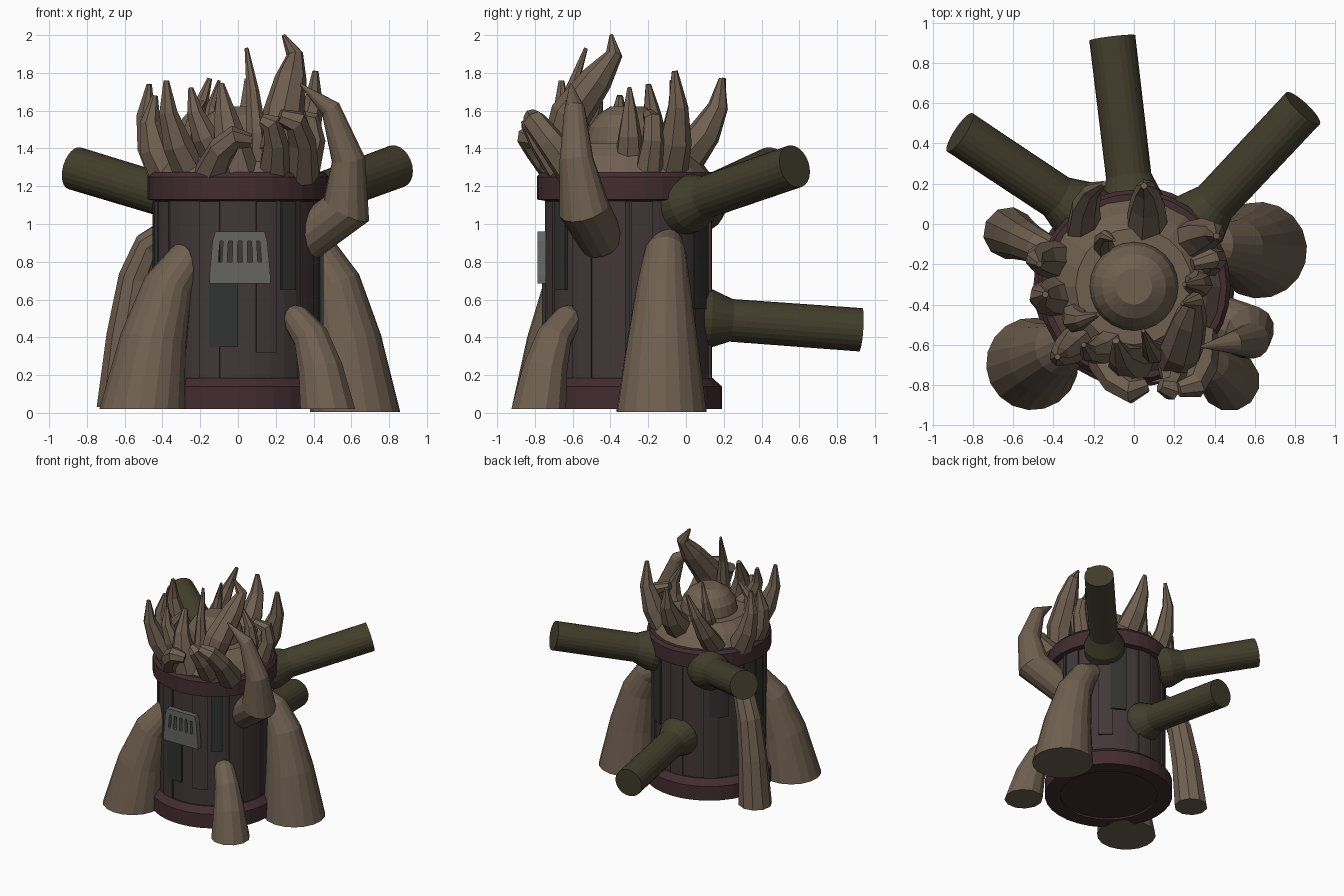
import bpy, bmesh, math
from mathutils import Vector

if "Cube" in bpy.data.objects:
    bpy.data.objects.remove(bpy.data.objects["Cube"])

AXIS = Vector((0, -0.31, 0))   # axis of the barrel


def material(name, *rgb):
    m = bpy.data.materials.new(name)
    m.diffuse_color = (*rgb, 1)
    m.use_nodes = True
    m.node_tree.nodes["Principled BSDF"].inputs["Base Color"].default_value = m.diffuse_color
    return m


WOOD = material("bark", 0.16, 0.115, 0.08)
OLIVE = material("olive_pipe", 0.055, 0.048, 0.025)
STAVE = material("stave", 0.055, 0.038, 0.04)
RIM = material("rim", 0.055, 0.025, 0.03)
DARK = material("dark_plate", 0.03, 0.033, 0.031)
METAL = material("metal", 0.13, 0.13, 0.125)


def finish(name, bm, mat):
    bmesh.ops.recalc_face_normals(bm, faces=bm.faces)
    me = bpy.data.meshes.new(name)
    bm.to_mesh(me)
    bm.free()
    me.materials.append(mat)
    bpy.context.collection.objects.link(bpy.data.objects.new(name, me))


def skin(bm, rings):
    rings = [[bm.verts.new(p) for p in ring] for ring in rings]
    n = len(rings[0])
    for a, b in zip(rings, rings[1:]):
        for i in range(n):
            j = (i + 1) % n
            bm.faces.new((a[i], a[j], b[j], b[i]))
    bm.faces.new(rings[0][::-1])
    bm.faces.new(rings[-1])


def polar(angle, r, z):
    return AXIS + Vector((r * math.cos(angle), r * math.sin(angle), z))


def tube(name, pts, radii, sides, mat, grounded=False):
    """Tapered capped tube along a list of points."""
    pts = [Vector(p) for p in pts]
    rings, frame, prev = [], None, None
    for i, p in enumerate(pts):
        fwd = (pts[min(i + 1, len(pts) - 1)] - p).normalized()
        back = (p - pts[max(i - 1, 0)]).normalized()
        t = (fwd + back).normalized()
        if grounded and i == 0:
            t = Vector((0, 0, 1))
        if frame is None:
            u = t.orthogonal().normalized()
            frame = [u, t.cross(u)]
        else:
            q = prev.rotation_difference(t)
            frame = [q @ v for v in frame]
        prev = t
        angles = [math.tau * k / sides for k in range(sides)]
        rings.append([p + radii[i] * (frame[0] * math.cos(a) + frame[1] * math.sin(a)) for a in angles])
    bm = bmesh.new()
    skin(bm, rings)
    finish(name, bm, mat)


def lathe(name, profile, mat, sides=32):
    """Solid of revolution about the barrel axis from (radius, z) points."""
    bm = bmesh.new()
    skin(bm, [[polar(math.tau * k / sides, r, z) for k in range(sides)] for r, z in profile])
    finish(name, bm, mat)


def curved_panel(name, mid, width, z0, z1, r, mat):
    """Thin plate bent around the barrel; angles in degrees."""
    bm = bmesh.new()
    skin(bm, [[polar(math.radians(mid + width * (k / 3 - 0.5)), q, z)
               for q, z in ((0.42, z0), (r, z0), (r, z1), (0.42, z1))] for k in range(4)])
    finish(name, bm, mat)


def prism(bm, xb, wb, zb, xt, wt, zt):
    """Plate with a tapered front outline, given by centre and half width."""
    outline = ((xb - wb, zb), (xb + wb, zb), (xt + wt, zt), (xt - wt, zt))
    skin(bm, [[(x, y, z) for x, z in outline] for y in (-0.785, -0.74)])


# Barrel, hoops and root crown
lathe("barrel", [(0.436, 0.05), (0.436, 1.2)], STAVE)
lathe("bottom_hoop", [(0.38, 0.035), (0.38, 0.02), (0.5, 0.02), (0.5, 0.14), (0.45, 0.185)], RIM)
lathe("top_hoop", [(0.42, 1.12), (0.48, 1.13), (0.48, 1.25), (0.46, 1.275)], RIM)
lathe("crown_mound", [(0.45, 1.25), (0.37, 1.36), (0.29, 1.43)], WOOD, 20)
lathe("crown_dome", [(0.22, 1.4)] + [(0.22 * math.cos(a), 1.44 + 0.2 * math.sin(a))
                                     for a in (0, 0.38, 0.76, 1.15)], WOOD, 24)

# Staves with gaps, and dark plates around the barrel
for i in range(9):
    curved_panel(f"stave_{i}", 290 + 40 * i - 3 * (i % 2), 15, 0.18 + 0.14 * (i % 3 == 0), 1.12, 0.447, STAVE)
for i, (mid, width, z0, z1) in enumerate([(260, 20, 0.35, 0.72), (307, 12, 0.65, 1.12), (0, 3, 0.2, 1.12),
                                          (60, 16, 0.55, 1.12), (135, 20, 0.7, 1.12), (185, 14, 0.6, 1.12)]):
    curved_panel(f"dark_plate_{i}", mid, width, z0, z1, 0.452, DARK)

# Front grille: lower plate, upper strip and bars between the slots
bm = bmesh.new()
prism(bm, 0.01, 0.161, 0.685, 0.01, 0.161, 0.73)
prism(bm, 0.01, 0.161, 0.73, 0.01, 0.155, 0.8)
prism(bm, 0.01, 0.145, 0.91, 0.01, 0.13, 0.96)
for k in range(-5, 6, 2):
    w = 0.02 if abs(k) == 5 else 0.014
    prism(bm, 0.01 + 0.027 * k, w, 0.8, 0.01 + 0.025 * k, w, 0.91)
finish("front_grille", bm, METAL)

# Pipes with flared collars
for name, a, b in [("left_pipe", (-0.27, 0.06, 1.115), (-0.865, 0.455, 1.295)),
                   ("right_pipe", (0.31, 0.01, 1.11), (0.84, 0.575, 1.305)),
                   ("back_pipe", (-0.01, 0.1, 0.5), (-0.108, 0.925, 0.44))]:
    a, b = Vector(a), Vector(b)
    d = (b - a).normalized()
    tube(name, [a - 0.08 * d, a + 0.02 * d, a + 0.14 * d, b], (0.16, 0.16, 0.113, 0.115), 24, OLIVE)

# Root legs: rise steeply from a broad foot, then bend over into the barrel
for name, foot, top, r0, r1, sides in [
        ("front_left_root", (-0.505, -0.695, 0.02), (-0.15, -0.5, 0.87), 0.23, 0.08, 18),
        ("right_root", (0.62, -0.13, 0.005), (0.33, -0.1, 0.9), 0.24, 0.085, 18),
        ("left_root", (-0.62, -0.045, 0.03), (-0.4, -0.15, 0.93), 0.13, 0.08, 10),
        ("front_right_root", (0.475, -0.78, 0.02), (0.24, -0.56, 0.52), 0.15, 0.065, 12)]:
    foot, span = Vector(foot), Vector(top) - Vector(foot)
    pts, radii = [], []
    for out, up, taper in ((0, 0, 0), (0.16, 0.42, 0.34), (0.38, 0.76, 0.64), (0.7, 0.95, 0.85), (1, 1, 1)):
        pts.append(foot + Vector((span.x * out, span.y * out, span.z * up)))
        radii.append(r0 + (r1 - r0) * taper)
    tube(name, pts, radii, sides, WOOD, True)

# Upward horn on the right
tube("horn_root", [(0.36, -0.45, 0.92), (0.575, -0.54, 1.08), (0.585, -0.58, 1.34), (0.49, -0.59, 1.61),
                   (0.33, -0.61, 1.74)], (0.12, 0.135, 0.09, 0.055, 0.005), 14, WOOD)

# Tallest root, leaning back over the crown
tube("tall_root", [(0.2, -0.68, 1.38), (0.24, -0.61, 1.58), (0.28, -0.47, 1.77), (0.3, -0.38, 1.9),
                   (0.24, -0.395, 2)], (0.09, 0.11, 0.085, 0.045, 0.01), 8, WOOD)

# Twisted root tips: base x, y, tip x, y, z and base radius; short ones curl over
tips = [(0.1, -0.62, 0.045, -0.53, 1.93, 0.07), (-0.38, -0.18, -0.47, -0.2, 1.74, 0.1),
        (0.06, -0.02, 0.05, 0.19, 1.77, 0.11), (-0.25, -0.04, -0.15, 0.2, 1.77, 0.09),
        (0.25, -0.1, 0.41, -0.06, 1.81, 0.11), (-0.24, -0.55, -0.38, -0.66, 1.76, 0.1),
        (-0.1, -0.58, -0.25, -0.6, 1.72, 0.09), (-0.14, -0.15, -0.1, -0.08, 1.76, 0.06),
        (0.29, -0.3, 0.25, -0.3, 1.72, 0.08), (-0.36, -0.36, -0.44, -0.35, 1.68, 0.11),
        (0, -0.66, -0.09, -0.58, 1.74, 0.12), (-0.28, -0.45, -0.18, -0.45, 1.65, 0.08),
        (0.19, -0.64, 0.13, -0.8, 1.55, 0.09), (-0.14, -0.66, 0.06, -0.8, 1.44, 0.1),
        (0.33, -0.58, 0.22, -0.82, 1.57, 0.1), (0.35, -0.2, 0.29, -0.2, 1.58, 0.08)]
for i, (bx, by, tx, ty, tz, r) in enumerate(tips):
    out = Vector((bx + tx, by + ty, 0)) - 2 * AXIS
    spread = (Vector((bx, by, 0)) - AXIS).length
    base = Vector((bx, by, 1.26 if spread > 0.32 else 1.34))
    tip = Vector((tx, ty, tz))
    curl = tz < 1.6
    bulge = out.normalized() * (0.09 if curl else 0.06)
    bulge.z = 0.09 if curl else 0
    pts = [base.lerp(tip, t) + bulge * math.sin(math.pi * t) for t in (0, 0.33, 0.66, 1)]
    taper = (1, 0.75, 0.65, 0.4) if curl else (1, 0.8, 0.5, 0.15)
    tube(f"root_tip_{i}", pts, [r * s for s in taper], 7, WOOD)
